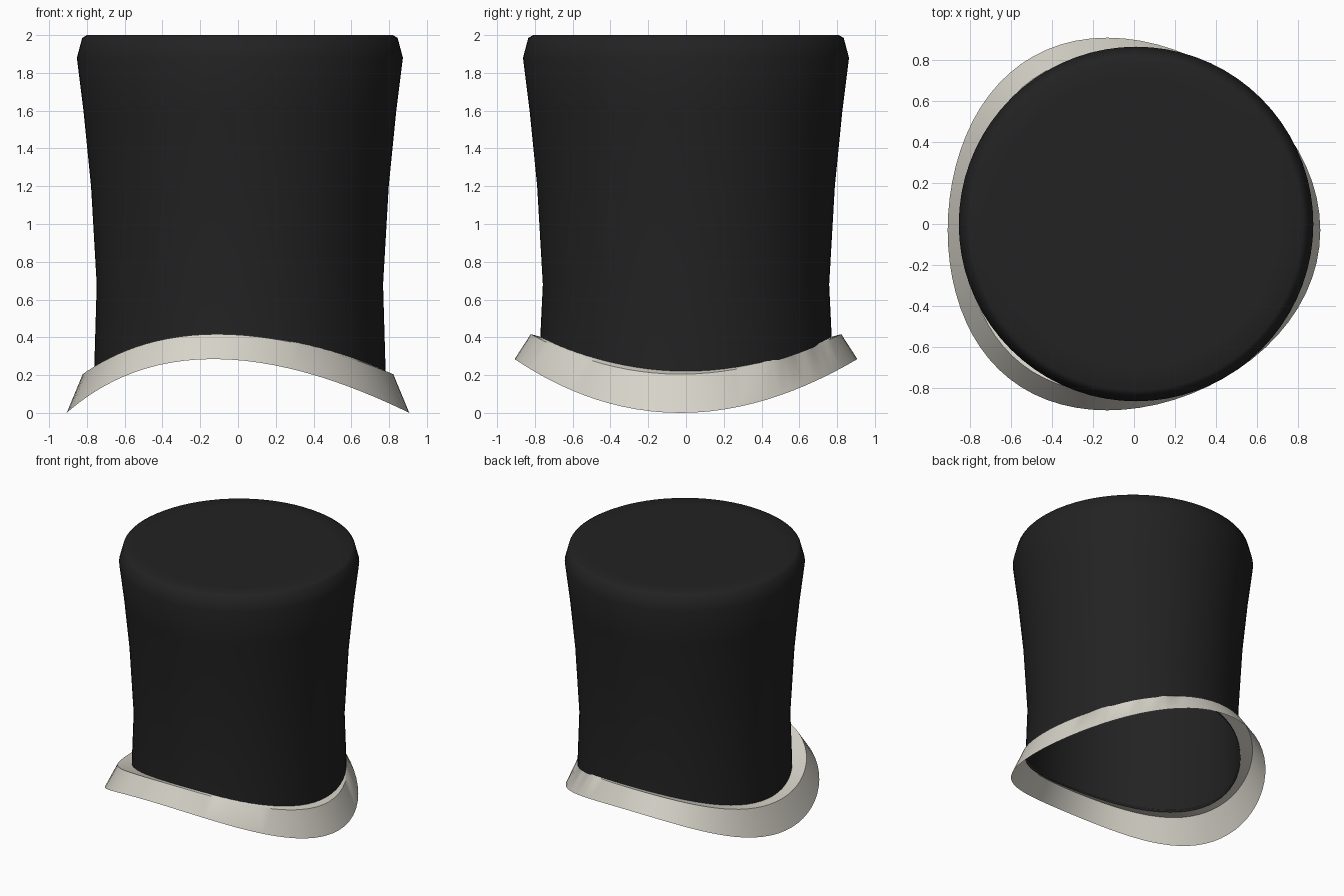
import bpy, math

if "Cube" in bpy.data.objects:
    bpy.data.objects.remove(bpy.data.objects["Cube"])

N = 72  # segments round the hat


def material(name, rgb):
    m = bpy.data.materials.new(name)
    m.diffuse_color = (*rgb, 1)
    m.use_nodes = True
    m.node_tree.nodes["Principled BSDF"].inputs["Base Color"].default_value = m.diffuse_color
    return m


def loft(name, rings, mat, cap, angle):
    """Skin a list of equal rings, optionally closing the last one."""
    verts = [p for ring in rings for p in ring]
    faces = [(k * N + i, k * N + (i + 1) % N, (k + 1) * N + (i + 1) % N, (k + 1) * N + i)
             for k in range(len(rings) - 1) for i in range(N)]
    if cap:
        faces.append(tuple(range((len(rings) - 1) * N, len(rings) * N)))
    me = bpy.data.meshes.new(name)
    me.from_pydata(verts, [], faces)
    me.materials.append(mat)
    ob = bpy.data.objects.new(name, me)
    bpy.context.collection.objects.link(ob)
    bpy.ops.object.select_all(action='DESELECT')
    ob.select_set(True)
    bpy.context.view_layer.objects.active = ob
    bpy.ops.object.shade_smooth_by_angle(angle=math.radians(angle))
    return ob


ANGLES = [2 * math.pi * i / N for i in range(N)]


def circle(r, z, rise=0):
    # round ring whose height rises towards front and back
    return [(0.01 + r * math.cos(a), r * math.sin(a), z + rise * math.sin(a) ** 2)
            for a in ANGLES]


def egg(r, z, rise, shift):
    # egg-shaped ring, fuller towards -x, with the same saddle curve
    return [(r * math.cos(a) - shift * math.sin(a) ** 2,
             r * math.sin(a) - 0.03 * math.cos(a) ** 2,
             z + rise * math.sin(a) ** 2) for a in ANGLES]


black = material("black felt", (0.016, 0.016, 0.016))
cream = material("pale brim", (0.68, 0.655, 0.585))

# Crown: flared, open underneath, with a small bevel round the top
crown = [circle(0.772, 0.205, 0.185)]
crown += [circle(r, z) for r, z in [(0.758, 0.68), (0.788, 1.2), (0.828, 1.6),
                                    (0.863, 1.88), (0.835, 1.985), (0.81, 2.0), (0.70, 2.0)]]
loft("crown", crown, black, True, 75)

# Brim: narrow ledge against the crown, then a steep turned-down band
brim = [egg(0.907, 0.0, 0.285, 0.13), egg(0.822, 0.205, 0.212, 0.11),
        circle(0.768, 0.222, 0.18)]
loft("brim", brim, cream, False, 35)
